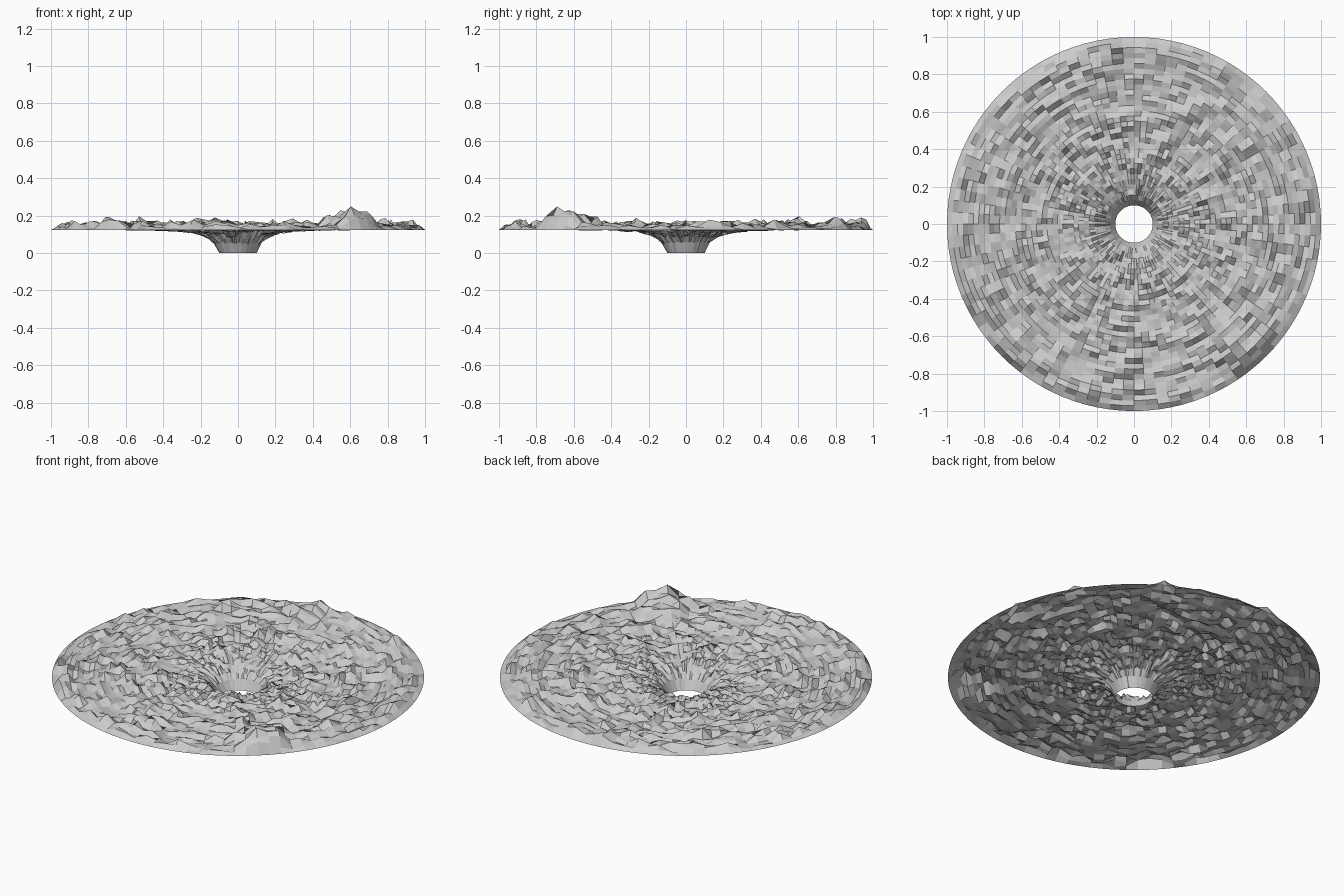
import bpy, bmesh, math, random
from mathutils import Vector, noise

if "Cube" in bpy.data.objects:
    bpy.data.objects.remove(bpy.data.objects["Cube"])

random.seed(7)
SEG, RINGS = 96, 32
R_IN, R_OUT, LEVEL = 0.1, 1.0, 0.125
# tall outcrops: x, y, height, spread
PEAKS = [(0.60, -0.645, 0.11, 0.12), (0.48, 0.80, 0.06, 0.05),
         (-0.12, 0.95, 0.06, 0.05), (-0.69, -0.62, 0.05, 0.05)]


def height(x, y, r):
    # funnel profile
    base = LEVEL * (1 - (R_IN / r) ** 2)
    # rough ground, only ever above the funnel
    n = noise.noise(Vector((x * 5, y * 5, 3.1)))
    fine = noise.noise(Vector((x * 13, y * 13, 8.7)))
    rough = max(0.0, 0.016 + 0.025 * n + 0.028 * fine + random.gauss(0, 0.012))
    rough *= 0.75 + 0.45 * r
    for px, py, h, s in PEAKS:
        rough += h * math.exp(-((x - px) ** 2 + (y - py) ** 2) / (s * s)) * random.uniform(0.75, 1.1)
    # rough ground fades at the two clean rims
    fade = min(1, (r - R_IN) / 0.08) * min(1, (R_OUT - r) / 0.04)
    return base + rough * fade


# polar sheet of ground with a hole in the middle
bm = bmesh.new()
grid = []
for i in range(RINGS + 1):
    r = R_IN + (R_OUT - R_IN) * i / RINGS
    ring = []
    for j in range(SEG):
        a = math.tau * j / SEG
        x, y = r * math.cos(a), r * math.sin(a)
        ring.append(bm.verts.new((x, y, height(x, y, r))))
    grid.append(ring)
for i in range(RINGS):
    for j in range(SEG):
        k = (j + 1) % SEG
        bm.faces.new((grid[i][j], grid[i + 1][j], grid[i + 1][k], grid[i][k]))

mesh = bpy.data.meshes.new("crater_ground")
bm.to_mesh(mesh)
bm.free()
ground = bpy.data.objects.new("crater_ground", mesh)
bpy.context.collection.objects.link(ground)
